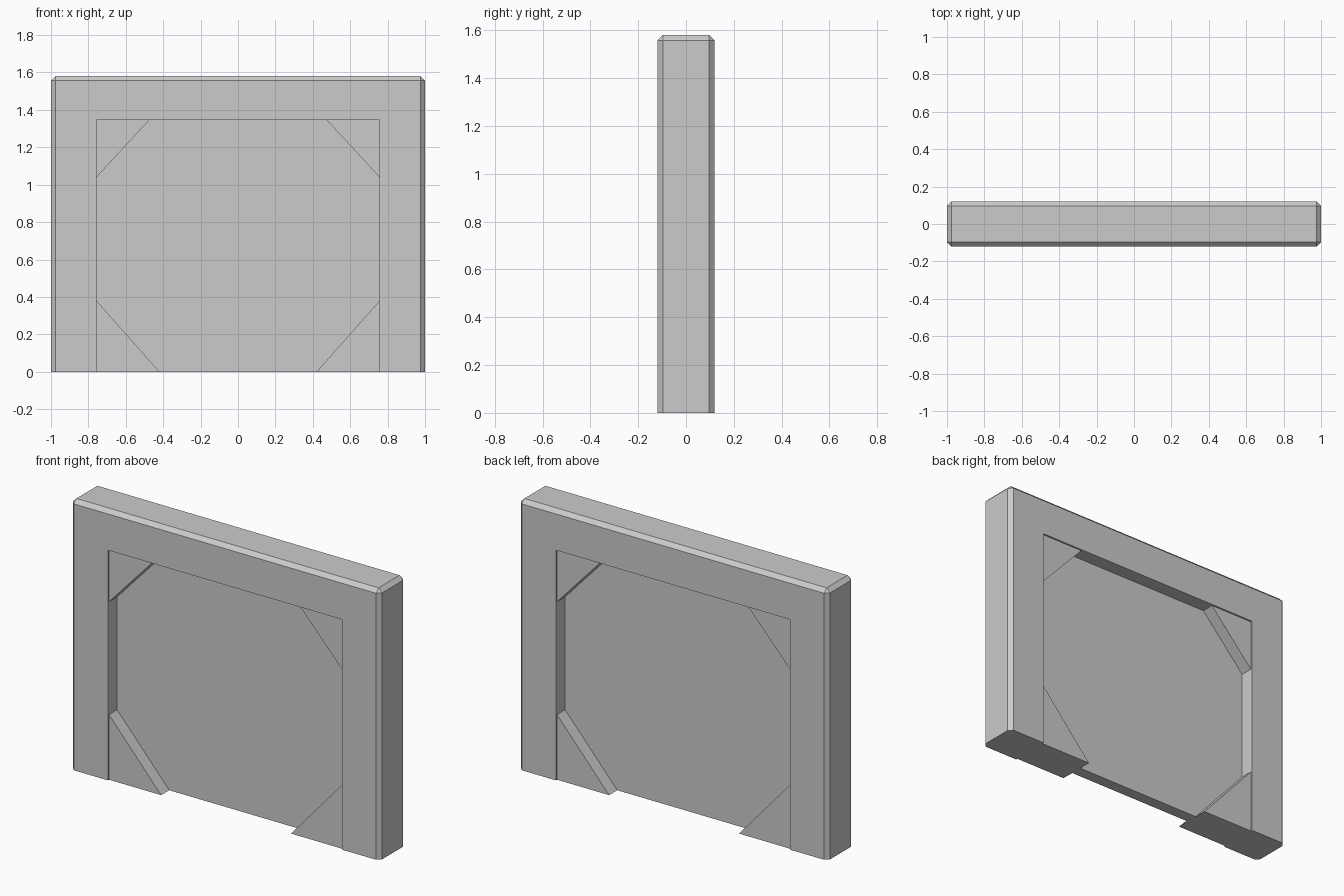
import bpy, bmesh

if "Cube" in bpy.data.objects:
    bpy.data.objects.remove(bpy.data.objects["Cube"])

HALF_W, HEIGHT, HALF_D = 1.0, 1.58, 0.12
OPEN_X, OPEN_Z = 0.757, 1.345
PANEL_Y, GUSSET_Y = 0.035, 0.11
CHAMFER = 0.023


def prism(name, profile, y0, y1, bevel_test=None):
    """Extrude an (x, z) profile from y0 to y1, chamfering edges that pass the test."""
    bm = bmesh.new()
    face = bm.faces.new([bm.verts.new((x, y0, z)) for x, z in profile])
    ext = bmesh.ops.extrude_face_region(bm, geom=[face])
    moved = [v for v in ext["geom"] if isinstance(v, bmesh.types.BMVert)]
    bmesh.ops.translate(bm, verts=moved, vec=(0, y1 - y0, 0))
    bmesh.ops.recalc_face_normals(bm, faces=bm.faces[:])
    if bevel_test:
        edges = [e for e in bm.edges if bevel_test(e)]
        bmesh.ops.bevel(bm, geom=edges, offset=CHAMFER, offset_type='OFFSET',
                        segments=1, profile=0.5, affect='EDGES')
    mesh = bpy.data.meshes.new(name)
    bm.to_mesh(mesh)
    bm.free()
    obj = bpy.data.objects.new(name, mesh)
    bpy.context.collection.objects.link(obj)
    return obj


def outer_edge(e):
    a, b = (v.co for v in e.verts)
    on_rim = all(abs(abs(c.x) - HALF_W) < 1e-4 for c in (a, b))
    return on_rim and max(a.z, b.z) > 0.01


# Upside-down U frame with chamfered outer edges
prism("frame", [(-HALF_W, 0), (-HALF_W, HEIGHT), (HALF_W, HEIGHT), (HALF_W, 0),
                (OPEN_X, 0), (OPEN_X, OPEN_Z), (-OPEN_X, OPEN_Z), (-OPEN_X, 0)],
      -HALF_D, HALF_D, outer_edge)

# Recessed infill panel
prism("panel", [(-OPEN_X, 0), (OPEN_X, 0), (OPEN_X, OPEN_Z), (-OPEN_X, OPEN_Z)],
      -PANEL_Y, PANEL_Y)

# Triangular corner gussets on both faces of the panel
corners = {
    "upper": [(OPEN_X, OPEN_Z), (0.475, OPEN_Z), (OPEN_X, 1.04)],
    "lower": [(OPEN_X, 0), (0.42, 0), (OPEN_X, 0.38)],
}
for level, tri in corners.items():
    for side, sx in (("right", 1), ("left", -1)):
        for face, sy in (("front", -1), ("back", 1)):
            prism(f"{level}_{side}_{face}_gusset", [(sx * x, z) for x, z in tri],
                  sy * PANEL_Y, sy * GUSSET_Y)
